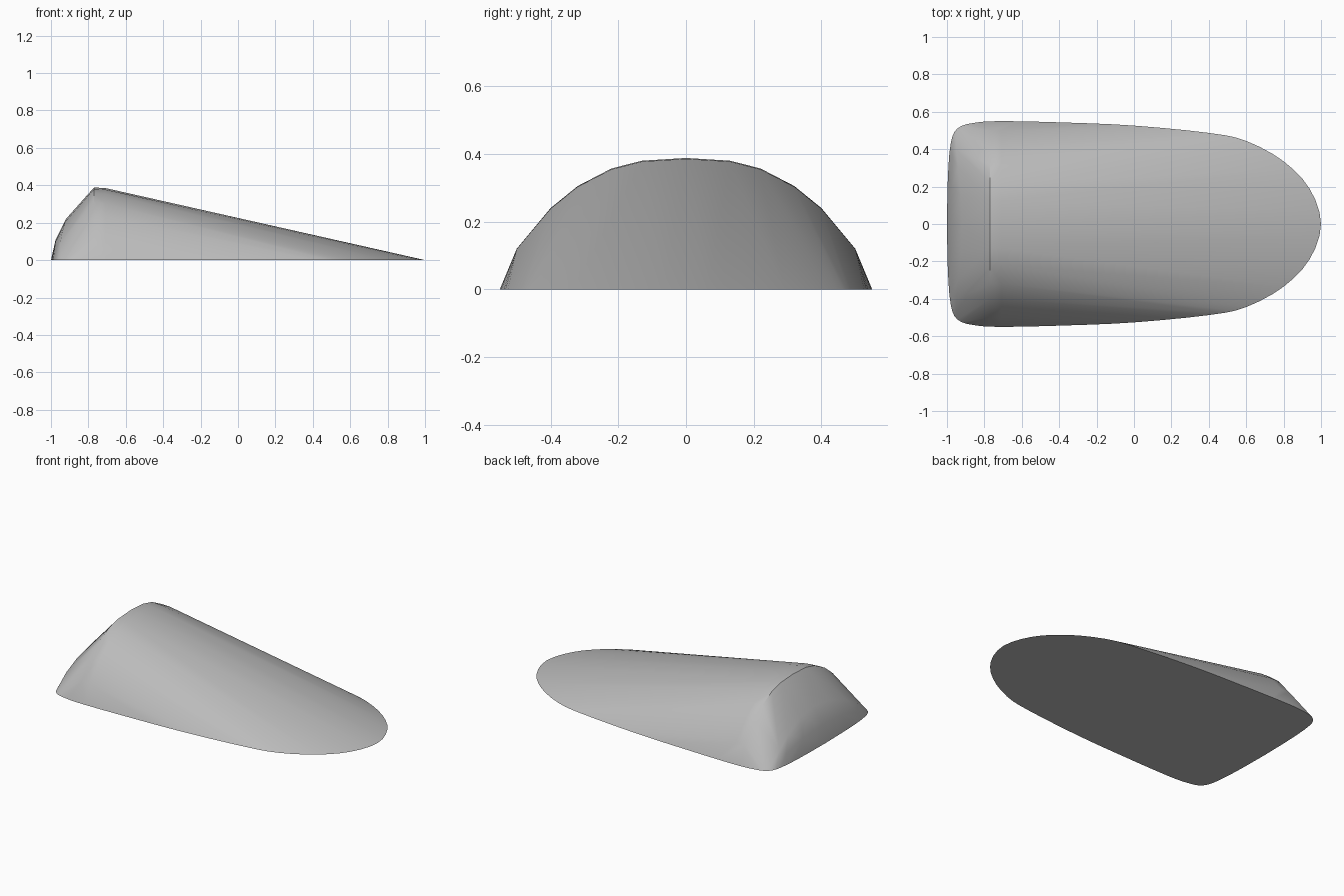
import bpy
import bmesh
import math
from mathutils import Vector
from mathutils.geometry import interpolate_bezier

cube = bpy.data.objects.get("Cube")
if cube:
    bpy.data.objects.remove(cube, do_unlink=True)


def smooth_path(points, steps):
    """Round curve through the points, with tangents taken from neighbours."""
    pts = [Vector(p) for p in points]
    result = []
    for i in range(1, len(pts) - 2):
        a, b = pts[i], pts[i + 1]
        handle_a = a + (b - pts[i - 1]) / 6
        handle_b = b - (pts[i + 2] - a) / 6
        result += interpolate_bezier(a, handle_a, handle_b, b, steps + 1)[:-1]
    return result + [pts[-2]]


def mirrored(points):
    return [Vector((p[0], s * p[1], p[2])) for p in points for s in (1, -1)]


# Footprint: square rounded tail, long sides and an oval nose
outline = [(-1, -.25, 0), (-1, 0, 0), (-.995, .25, 0), (-.98, .43, 0),
           (-.945, .51, 0), (-.86, .54, 0), (-.71, .55, 0), (-.35, .542, 0),
           (0, .526, 0), (.4, .487, 0), (.6, .444, 0), (.8, .335, 0),
           (.94, .187, 0), (1, 0, 0), (.94, -.187, 0)]

# Arched section at the crest, repeated a little lower in front
arch = [(.5, .12), (.4, .24), (.32, .305), (.22, .357), (.13, .38), (0, .388)]
crest = [(x, y, z * k) for x, k in ((-.77, 1), (-.71, .993)) for y, z in arch]

# Shallow arches that round the tail
tail = [(-.92, 0, .22), (-.925, .15, .203), (-.94, .3, .15), (-.95, .4, .09),
        (-.975, 0, .11), (-.975, .2, .1), (-.97, .36, .06)]

# Shell wrapped tightly around the footprint and arches
bm = bmesh.new()
for p in mirrored(smooth_path(outline, 3) + crest + tail):
    bm.verts.new(p)
bmesh.ops.remove_doubles(bm, verts=bm.verts[:], dist=.001)
hull = bmesh.ops.convex_hull(bm, input=bm.verts[:])
loose = {g for key in ("geom_interior", "geom_unused") for g in hull[key]
         if isinstance(g, bmesh.types.BMVert)}
bmesh.ops.delete(bm, geom=list(loose), context='VERTS')
bmesh.ops.dissolve_limit(bm, angle_limit=math.radians(.5),
                         verts=bm.verts[:], edges=bm.edges[:])
bmesh.ops.recalc_face_normals(bm, faces=bm.faces[:])
mesh = bpy.data.meshes.new("wedge_shell")
bm.to_mesh(mesh)
bm.free()
shell = bpy.data.objects.new("wedge_shell", mesh)
bpy.context.collection.objects.link(shell)

# Plain grey
grey = bpy.data.materials.new("light_grey")
grey.use_nodes = True
colour = (.5, .5, .5, 1)
grey.diffuse_color = colour
grey.node_tree.nodes["Principled BSDF"].inputs["Base Color"].default_value = colour
mesh.materials.append(grey)

# Soft shading with crisp crest and base edges
bpy.ops.object.select_all(action='DESELECT')
shell.select_set(True)
bpy.context.view_layer.objects.active = shell
bpy.ops.object.shade_smooth_by_angle(angle=math.radians(35))
